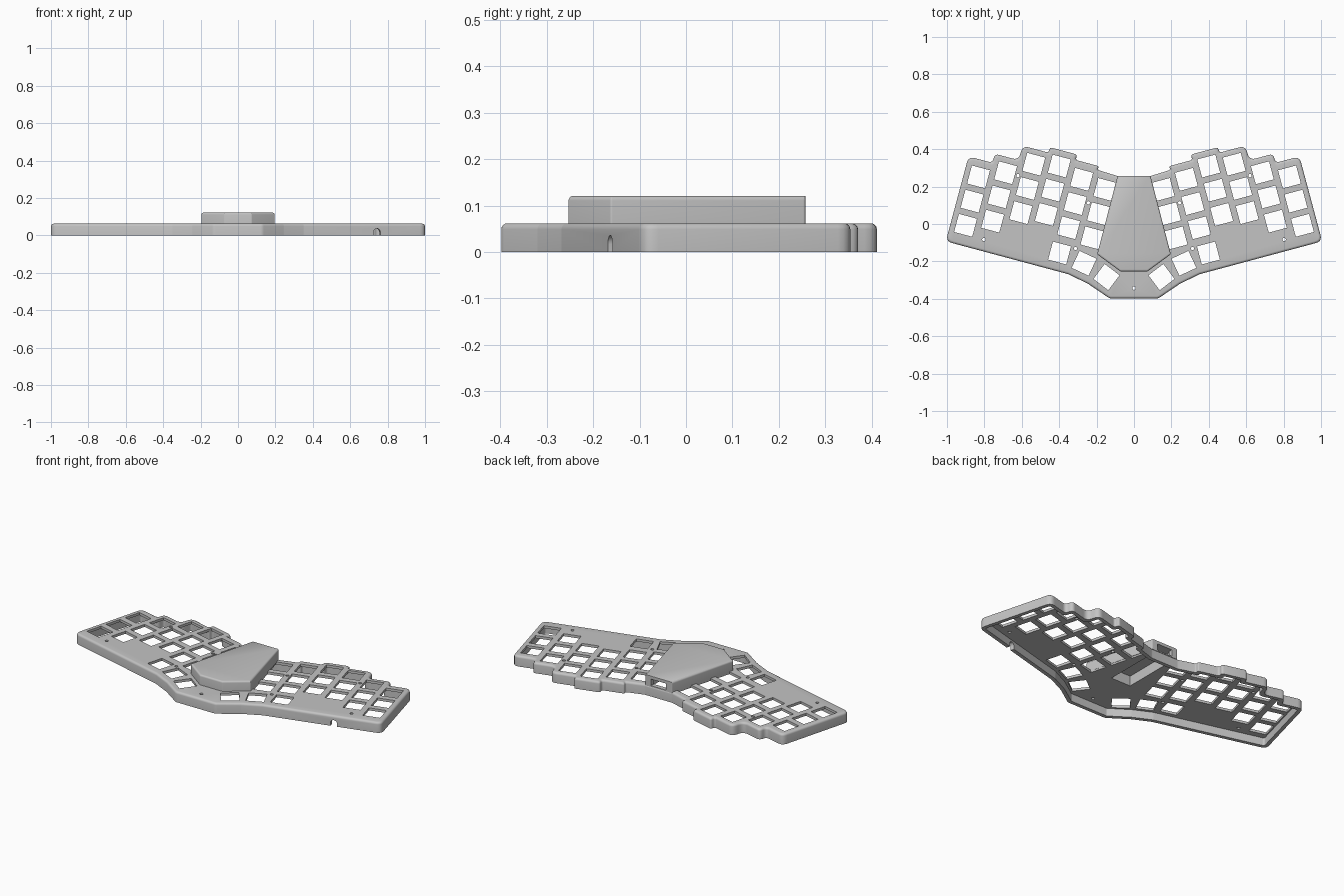
import bpy, bmesh, math
from mathutils import Vector, Matrix

if "Cube" in bpy.data.objects:
    bpy.data.objects.remove(bpy.data.objects["Cube"])

grey = bpy.data.materials.new("matte grey")
grey.use_nodes = True
grey.diffuse_color = (0.55, 0.55, 0.55, 1)
grey.node_tree.nodes["Principled BSDF"].inputs["Base Color"].default_value = (0.55, 0.55, 0.55, 1)

TILT = math.radians(15)
PITCH, KEY = 0.134, 0.1
WALL, DECK, TOP = 0.022, 0.062, 0.121
UNDER = DECK - 0.015


def tilted(u, v):
    """Point in the tilted frame of the left key field."""
    return Vector((u * math.cos(TILT) - v * math.sin(TILT),
                   u * math.sin(TILT) + v * math.cos(TILT)))


def mirrored(half):
    """Close a clockwise right-to-front half outline across x = 0."""
    return half + [Vector((-p.x, p.y)) for p in reversed(half)]


def ring(pts, inset, radius, z, segs=5):
    """Inset a clockwise outline and round its corners."""
    n, moved, out = len(pts), [], []
    for i, p in enumerate(pts):
        a = (p - pts[i - 1]).normalized()
        b = (pts[(i + 1) % n] - p).normalized()
        na, nb = Vector((a.y, -a.x)), Vector((b.y, -b.x))
        moved.append(p + (na + nb) * inset / (1 + na.dot(nb)))
    for i, p in enumerate(moved):
        a, b = moved[i - 1] - p, moved[(i + 1) % n] - p
        convex = a.x * b.y - a.y * b.x > 0
        r = max(0.002, radius - inset if convex else radius + inset)
        cut = min(r / math.tan(a.angle(b) / 2), 0.46 * a.length, 0.46 * b.length)
        start, end = p + a.normalized() * cut, p + b.normalized() * cut
        for k in range(segs + 1):
            t = k / segs
            q = start * (1 - t) ** 2 + p * 2 * t * (1 - t) + end * t * t
            out.append(Vector((q.x, q.y, z)))
    return out


def rounded_top(pts, radius, base, top, fillet, steps=4):
    """Rings of a prism with a filleted upper edge."""
    rings = [ring(pts, 0, radius, base)]
    for k in range(steps + 1):
        a = math.pi / 2 * k / steps
        rings.append(ring(pts, fillet * (1 - math.cos(a)), radius,
                          top - fillet * (1 - math.sin(a))))
    return rings


def skin(bm, rings, skip=()):
    """Join rings with quads, leaving out (ring, edge) pairs in skip."""
    loops = [[bm.verts.new(p) for p in r] for r in rings]
    n = len(loops[0])
    for k in range(len(loops) - 1):
        for i in range(n):
            if (k, i) not in skip:
                j = (i + 1) % n
                bm.faces.new((loops[k][i], loops[k][j], loops[k + 1][j], loops[k + 1][i]))
    return loops


def loop_edges(bm, loop):
    return [bm.edges.get((loop[i - 1], loop[i])) for i in range(len(loop))]


def finish(name, bm):
    bmesh.ops.recalc_face_normals(bm, faces=bm.faces)
    mesh = bpy.data.meshes.new(name)
    bm.to_mesh(mesh)
    bm.free()
    obj = bpy.data.objects.new(name, mesh)
    bpy.context.collection.objects.link(obj)
    mesh.materials.append(grey)
    return obj


def box(name, low, high):
    low, high = Vector(low), Vector(high)
    bm = bmesh.new()
    bmesh.ops.create_cube(bm, size=1, matrix=Matrix.Translation((low + high) / 2)
                          @ Matrix.Diagonal((*(high - low), 1)))
    return finish(name, bm)


def polygon(centre, radius, sides, angle):
    return [Vector((centre[0] + radius * math.cos(angle + k * math.tau / sides),
                    centre[1] + radius * math.sin(angle + k * math.tau / sides)))
            for k in range(sides)]


# Case outline: staggered column tops, slanted sides, stepped thumb edge
half = [Vector((0.09, 0.257))]
half += [tilted(u, v) for u, v in (
    (0.262, 0.229), (0.262, 0.25), (0.39, 0.25), (0.39, 0.28), (0.54, 0.28),
    (0.54, 0.25), (0.684, 0.25), (0.684, 0.17), (0.816, 0.17), (0.816, 0.12),
    (0.948, 0.12), (0.948, -0.35), (0.27, -0.35))]
half += [Vector((0.245, -0.32)), Vector((0.13, -0.398))]
outline = mirrored(half)

# Switch openings: six columns of three, plus three thumb keys, on both sides
keys = [(tilted(0.198 + PITCH * c, v - PITCH * row), TILT)
        for c, v in enumerate((0.138, 0.158, 0.196, 0.17, 0.087, 0.028)) for row in range(3)]
keys += [(Vector((x, y)), math.radians(a)) for x, y, a in
         ((0.398, -0.155, 15), (0.267, -0.21, 25), (0.147, -0.284, 37))]
holes = [polygon((s * p.x, p.y), KEY / math.sqrt(2), 4, s * a + math.pi / 4)
         for p, a in keys for s in (1, -1)]

# Screw holes
for u, v in ((0.754, -0.288), (0.666, 0.089), (0.265, 0.046), (0.268, -0.208)):
    p = tilted(u, v)
    holes += [polygon((s * p.x, p.y), 0.009, 16, 0) for s in (1, -1)]
holes.append(polygon((0, -0.343), 0.009, 16, 0))

# Opening under the centre housing
POCKET, FRONT, BACK = 0.065, -0.11, 0.231
holes.append([Vector(c) for c in ((-POCKET, FRONT), (POCKET, FRONT), (POCKET, BACK), (-POCKET, BACK))])

# Case walls, open on the front left wall edge where the slot goes
bm = bmesh.new()
rings = [ring(outline, WALL, 0.035, UNDER), ring(outline, WALL, 0.035, 0)]
rings += rounded_top(outline, 0.035, 0, DECK, 0.013)
outer = rings[2]
count = len(outer)
i = max((k for k in range(count) if outer[k].x > 0),
        key=lambda k: (outer[(k + 1) % count] - outer[k]).length)
j = i + 1
loops = skin(bm, rings, skip=[(0, i), (1, i), (2, i)])

# Arched slot through that wall
along = (outer[j] - outer[i]).normalized()
inward = Vector((along.y, -along.x, 0))
spot = tilted(0.675, -0.35).to_3d()
R = 0.019
arch = [(-R, 0)] + [(-R * math.cos(math.pi * k / 10), 0.017 + R * math.sin(math.pi * k / 10))
                    for k in range(11)] + [(R, 0)]
arch_out, arch_in = [[bm.verts.new(spot + along * s + inward * d + Vector((0, 0, z)))
                      for s, z in arch] for d in (0, WALL)]
bm.faces.new([loops[2][i], *arch_out, loops[2][j], loops[3][j], loops[3][i]])
bm.faces.new([loops[1][i], *arch_in, loops[1][j], loops[0][j], loops[0][i]])
bm.faces.new((loops[1][i], arch_in[0], arch_out[0], loops[2][i]))
bm.faces.new((loops[1][j], arch_in[-1], arch_out[-1], loops[2][j]))
for k in range(len(arch) - 1):
    bm.faces.new((arch_in[k], arch_in[k + 1], arch_out[k + 1], arch_out[k]))

# Deck: upper and lower skins filled around the openings
low_edges, high_edges = loop_edges(bm, loops[0]), loop_edges(bm, loops[-1])
for h in holes:
    low, high = skin(bm, [[Vector((p.x, p.y, z)) for p in h] for z in (UNDER, DECK)])
    low_edges += loop_edges(bm, low)
    high_edges += loop_edges(bm, high)
for edges in (low_edges, high_edges):
    bmesh.ops.triangle_fill(bm, use_beauty=True, use_dissolve=False,
                            normal=(0, 0, 1), edges=edges)
case = finish("case", bm)

# Raised centre housing with a plain vertical back
hump = mirrored([Vector((0.088, 0.257)), Vector((0.197, -0.162)), Vector((0.073, -0.253))])
hump_rings = rounded_top(hump, 0.006, DECK - 0.005, TOP, 0.01)
for r in hump_rings:
    shift = 0.257 - max(p.y for p in r)
    for p in r:
        if p.y > 0.2:
            p.y += shift
bm = bmesh.new()
hump_loops = skin(bm, hump_rings)
bm.faces.new(hump_loops[0])
bm.faces.new(hump_loops[-1])
housing = finish("centre_housing", bm)

# Pocket and cable port in the housing
cutters = [box("pocket_cutter", (-POCKET, FRONT, 0), (POCKET, BACK, TOP - 0.014)),
           box("port_cutter", (-0.05, 0.2, DECK + 0.002), (0.05, 0.3, 0.103))]
bpy.context.view_layer.objects.active = housing
for c in cutters:
    mod = housing.modifiers.new("cut", 'BOOLEAN')
    mod.operation, mod.solver, mod.object = 'DIFFERENCE', 'EXACT', c
    bpy.ops.object.modifier_apply(modifier=mod.name)
    bpy.data.objects.remove(c)

# Smooth fillets, crisp edges
for obj in (case, housing):
    bpy.ops.object.select_all(action='DESELECT')
    obj.select_set(True)
    bpy.context.view_layer.objects.active = obj
    bpy.ops.object.shade_smooth_by_angle(angle=math.radians(35))
